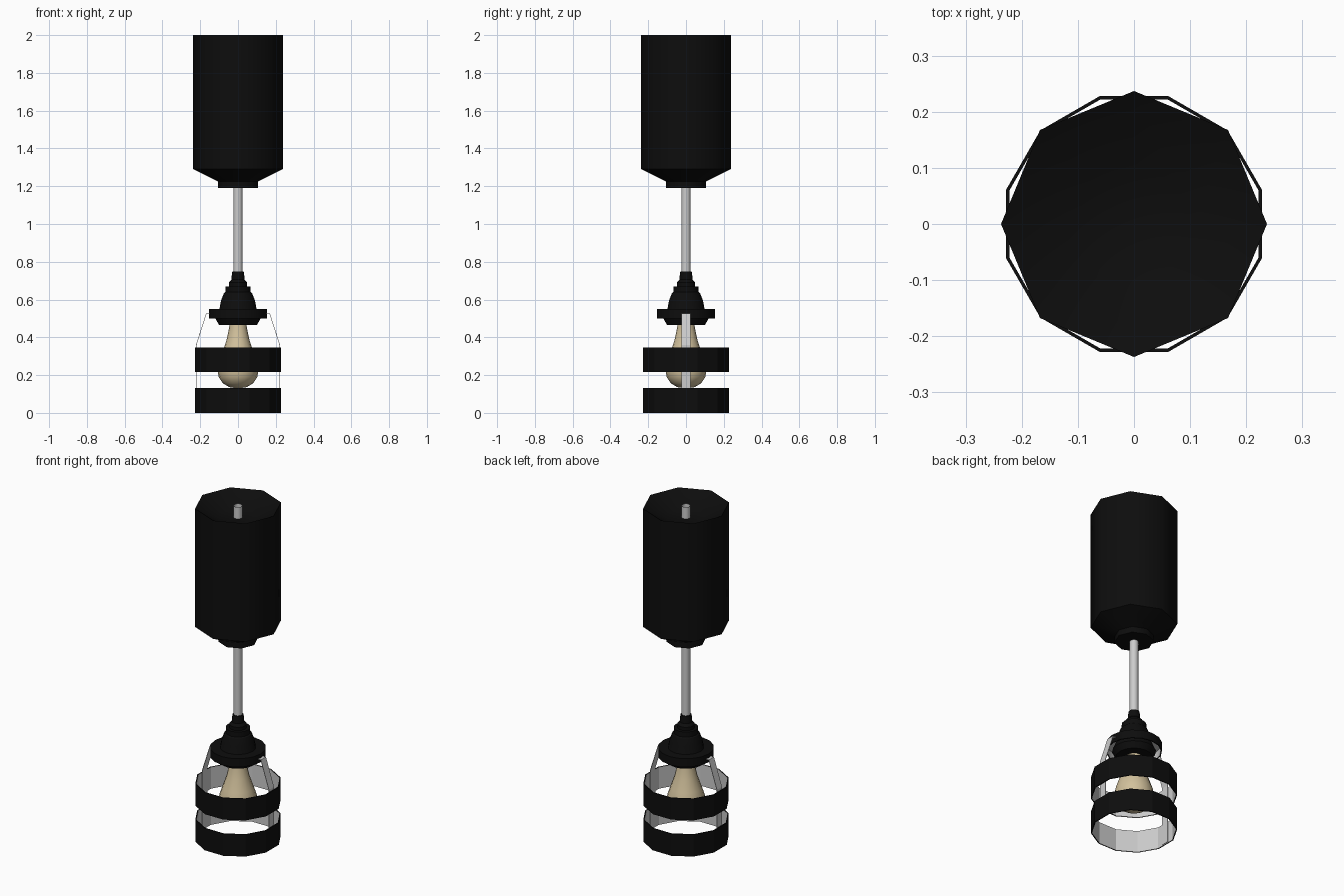
import bpy, bmesh, math

cube = bpy.data.objects.get("Cube")
if cube:
    bpy.data.objects.remove(cube, do_unlink=True)


def material(name, rgb):
    m = bpy.data.materials.new(name)
    m.diffuse_color = (*rgb, 1)
    m.use_nodes = True
    b = next(n for n in m.node_tree.nodes if n.type == 'BSDF_PRINCIPLED')
    b.inputs["Base Color"].default_value = (*rgb, 1)
    b.inputs["Roughness"].default_value = 0.6
    return m


BLACK = material("matte_black", (0.004, 0.004, 0.004))
GREY = material("light_grey", (0.6, 0.6, 0.6))
CREAM = material("cream_glass", (0.64, 0.53, 0.33))


def finish(name, bm, mats, angle):
    bmesh.ops.remove_doubles(bm, verts=bm.verts, dist=1e-5)
    bmesh.ops.recalc_face_normals(bm, faces=bm.faces)
    me = bpy.data.meshes.new(name)
    bm.to_mesh(me)
    bm.free()
    ob = bpy.data.objects.new(name, me)
    bpy.context.collection.objects.link(ob)
    for m in mats:
        me.materials.append(m)
    if angle:
        bpy.ops.object.select_all(action='DESELECT')
        ob.select_set(True)
        bpy.context.view_layer.objects.active = ob
        bpy.ops.object.shade_smooth_by_angle(angle=math.radians(angle))
    return ob


def lathe(name, profile, sides, mats, start=0.0, angle=0, closed=False, second=()):
    """Spin (radius, z) points around z; segments listed in second use material 1."""
    bm = bmesh.new()
    rows = []
    for r, z in profile:
        rows.append([bm.verts.new((r * math.cos(a), r * math.sin(a), z)) for a in
                     (math.radians(start) + math.tau * i / sides for i in range(sides))]
                    if r > 0 else [bm.verts.new((0, 0, z))] * sides)
    n = len(rows)
    for k in range(n if closed else n - 1):
        a, b = rows[k], rows[(k + 1) % n]
        for i in range(sides):
            j = (i + 1) % sides
            quad = list(dict.fromkeys((a[i], a[j], b[j], b[i])))
            bm.faces.new(quad).material_index = 1 if k in second else 0
    return finish(name, bm, mats, angle)


# Ceiling canopy: eight-sided drum, stepped neck, sunken top
lathe("canopy", [(0, 1.93), (0.107, 1.93), (0.237, 2.0), (0.237, 1.29),
                 (0.107, 1.225), (0.107, 1.19), (0, 1.19)], 8, [BLACK], angle=50)

# Hanging cord, an open tube
lathe("cord", [(0.024, 0.72), (0.024, 2.0)], 12, [GREY], angle=40)

# Stepped lamp holder
lathe("lamp_holder", [(0, 0.748), (0.03, 0.748), (0.034, 0.72), (0.034, 0.705),
                      (0.048, 0.69), (0.048, 0.67), (0.067, 0.67), (0.067, 0.64),
                      (0.074, 0.635), (0.09, 0.595), (0.098, 0.55), (0.12, 0.5),
                      (0.1, 0.465), (0.04, 0.465)], 16, [BLACK], angle=30)

# Shade collar: shallow cup with a pale inside
lathe("collar", [(0.09, 0.55), (0.153, 0.55), (0.153, 0.5), (0.147, 0.5),
                 (0.147, 0.544), (0.09, 0.544)], 16, [BLACK, GREY],
      angle=30, closed=True, second=(3, 4))

# Bulb
lathe("bulb", [(0, 0.13), (0.045, 0.136), (0.08, 0.157), (0.101, 0.187), (0.108, 0.22),
               (0.103, 0.26), (0.086, 0.31), (0.062, 0.38), (0.047, 0.45), (0.042, 0.5)],
      16, [CREAM], angle=60)

# Two cage rings, black outside and pale inside
for name, z0, z1 in (("lower_ring", 0.0, 0.132), ("upper_ring", 0.217, 0.347)):
    lathe(name, [(0.236, z0), (0.236, z1), (0.230, z1), (0.230, z0)], 12,
          [BLACK, GREY], start=15, closed=True, second=(2,))

# Bent flat straps joining the collar and the rings
path = [(0.148, 0.525), (0.168, 0.525), (0.221, 0.36), (0.221, 0.005)]
for name, s in (("left_strap", 1), ("right_strap", -1)):
    bm = bmesh.new()
    rows = [[bm.verts.new((s * x, y, z)) for y in (-0.024, 0.024)] for x, z in path]
    for a, b in zip(rows, rows[1:]):
        bm.faces.new((a[0], a[1], b[1], b[0]))
    ob = finish(name, bm, [GREY], 0)
    mod = ob.modifiers.new("thickness", 'SOLIDIFY')
    mod.thickness = 0.003
    mod.offset = 0
